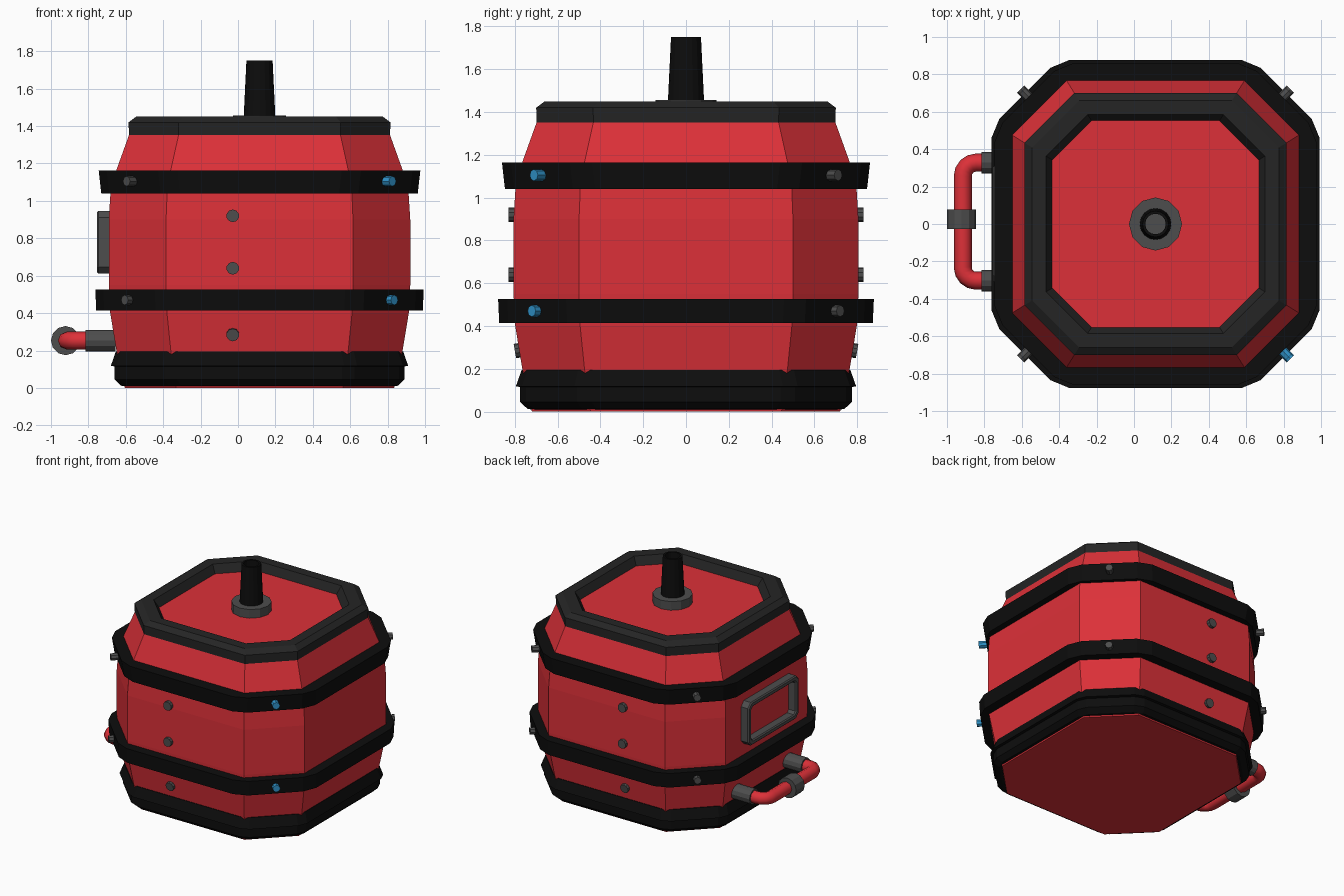
import bpy, bmesh
from math import pi, sin, cos
from mathutils import Vector, Matrix

if "Cube" in bpy.data.objects:
    bpy.data.objects.remove(bpy.data.objects["Cube"])

CX = 0.115  # barrel axis in x


def material(name, r, g, b):
    m = bpy.data.materials.new(name)
    m.diffuse_color = (r, g, b, 1)
    m.use_nodes = True
    m.node_tree.nodes["Principled BSDF"].inputs["Base Color"].default_value = m.diffuse_color
    return m


RED = material("red", 0.72, 0.03, 0.04)
BLACK = material("black", 0.004, 0.004, 0.004)
DARK = material("charcoal", 0.018, 0.018, 0.018)
GREY = material("grey", 0.075, 0.075, 0.075)
BLUE = material("blue", 0.03, 0.3, 0.6)


def link(name, bm, mat, matrix=None):
    bmesh.ops.recalc_face_normals(bm, faces=bm.faces)
    me = bpy.data.meshes.new(name)
    bm.to_mesh(me)
    bm.free()
    me.materials.append(mat)
    ob = bpy.data.objects.new(name, me)
    if matrix:
        ob.matrix_world = matrix
    bpy.context.collection.objects.link(ob)
    return ob


def octagon(hx, hy, cut, bevel=0):
    """Rectangle with cut corners, optionally softening the eight corners."""
    pts = [Vector(p) for p in (
        (hx, -hy + cut), (hx, hy - cut), (hx - cut, hy), (-hx + cut, hy),
        (-hx, hy - cut), (-hx, -hy + cut), (-hx + cut, -hy), (hx - cut, -hy))]
    if not bevel:
        return pts
    out = []
    for i, p in enumerate(pts):
        for q in (pts[i - 1], pts[(i + 1) % 8]):
            out.append(p + (q - p).normalized() * bevel)
    return out


def loft(name, rings, mat, closed=False, matrix=None):
    """Skin a list of (outline, z); closed joins last ring to first."""
    bm = bmesh.new()
    vs = [[bm.verts.new((p[0], p[1], z)) for p in o] for o, z in rings]
    n = len(vs[0])
    for k in range(len(vs) if closed else len(vs) - 1):
        a, b = vs[k], vs[(k + 1) % len(vs)]
        for i in range(n):
            j = (i + 1) % n
            bm.faces.new((a[i], a[j], b[j], b[i]))
    if not closed:
        bm.faces.new(vs[0])
        bm.faces.new(vs[-1])
    return link(name, bm, mat, matrix)


def cylinder(name, centre, axis, r, depth, mat, sides=12):
    bm = bmesh.new()
    bmesh.ops.create_cone(bm, cap_ends=True, segments=sides, radius1=r, radius2=r, depth=depth)
    rot = Vector(axis).to_track_quat('Z', 'Y').to_matrix().to_4x4()
    return link(name, bm, mat, Matrix.Translation(centre) @ rot)


def circle(r, n=16):
    return [(r * cos(2 * pi * i / n), r * sin(2 * pi * i / n)) for i in range(n)]


def eight(h, bevel=0, cut=None):
    return octagon(h, h, 0.38 * h if cut is None else cut, bevel)


AXIS = Matrix.Translation((CX, 0, 0))

# Barrel body
profile = [(0.72, 0), (0.765, 0.2), (0.798, 0.4), (0.806, 0.55), (0.806, 0.9),
           (0.797, 1.04), (0.767, 1.16), (0.695, 1.36), (0.67, 1.39)]
loft("barrel_body", [(eight(h), z) for h, z in profile], RED, matrix=AXIS)

# Top rim and bottom rim
rim = [(0.64, 1.35), (0.698, 1.35), (0.7, 1.42), (0.66, 1.45), (0.585, 1.45), (0.55, 1.385)]
loft("top_rim", [(eight(h, cut=0.38 * h), z) for h, z in rim], DARK, True, AXIS)
base = [(0.7, 0.008), (0.74, 0.012), (0.775, 0.045), (0.775, 0.115), (0.795, 0.118),
        (0.768, 0.195), (0.72, 0.195)]
loft("bottom_rim", [(eight(h, 0.04), z) for h, z in base], BLACK, True, AXIS)

# Two hoops
for name, z0, z1, h0, h1 in (("lower_hoop", 0.415, 0.527, 0.873, 0.878),
                             ("upper_hoop", 1.04, 1.163, 0.846, 0.86)):
    sec = [(0.75, z0), (h0, z0), (h1, z1), (0.73, z1)]
    loft(name, [(eight(h, 0.06, cut=0.36 if h > 0.8 else 0.29), z) for h, z in sec], BLACK, True, AXIS)

# Hoop bolts on the four diagonal faces (front right pair is blue)
for z, d in ((0.47, 0.7), (1.105, 0.69)):
    for sx in (-1, 1):
        for sy in (-1, 1):
            mat = BLUE if (sx, sy) == (1, -1) else GREY
            cylinder("hoop_bolt", (CX + sx * d, sy * d, z), (sx, sy, 0), 0.027, 0.06, mat, 8)

# Body bolts on front and back
for sy in (-1, 1):
    for z, y, tilt in ((0.92, 0.805, 0), (0.64, 0.805, 0), (0.287, 0.775, -0.17)):
        cylinder("body_bolt", (-0.028, sy * y, z), (0, sy, tilt), 0.034, 0.05, GREY, 10)

# Chimney flange and hollow tapered pipe on the lid
loft("chimney_flange", [(circle(0.142, 12), 1.38), (circle(0.142, 12), 1.457)], GREY, matrix=AXIS)
pipe = [(0.085, 1.44), (0.07, 1.75), (0.055, 1.75), (0.058, 1.48)]
loft("chimney", [(circle(r), z) for r, z in pipe], BLACK, matrix=AXIS)
cylinder("chimney_floor", (CX, 0, 1.475), (0, 0, 1), 0.06, 0.02, GREY, 16)

# Window frame on the left side
frame = [(0.0, 0), (0.0, 0.075), (0.008, 0.083), (0.03, 0.083), (0.038, 0.075), (0.038, 0)]
loft("window_frame", [(octagon(0.167 - i, 0.31 - i, 0.035 - 0.4 * i), z) for i, z in frame], GREY, True,
     Matrix.Translation((-0.672, 0, 0.778)) @ Matrix.Rotation(-pi / 2, 4, 'Y'))

# Side pipe: U-shaped tube with rounded elbows
PX, PZ, Y0, Y1, R = -0.915, 0.253, 0.328, -0.303, 0.07
path = [(-0.7, Y0)]
path += [(PX + R - R * sin(a), Y0 - R + R * cos(a)) for a in [pi / 8 * k for k in range(5)]]
path += [(PX + R - R * cos(a), Y1 + R - R * sin(a)) for a in [pi / 8 * k for k in range(5)]]
path += [(-0.7, Y1)]
cu = bpy.data.curves.new("side_pipe", 'CURVE')
cu.dimensions = '3D'
cu.bevel_depth = 0.048
cu.bevel_resolution = 2
sp = cu.splines.new('POLY')
sp.points.add(len(path) - 1)
for p, (x, y) in zip(sp.points, path):
    p.co = (x, y, PZ, 1)
cu.materials.append(RED)
bpy.context.collection.objects.link(bpy.data.objects.new("side_pipe", cu))

# Pipe sockets and middle coupling
for y in (Y0, Y1):
    cylinder("pipe_socket", (-0.735, y, PZ), (1, 0, 0), 0.058, 0.16, GREY)
cylinder("pipe_coupling", (-0.922, 0.025, PZ), (0, 1, 0), 0.078, 0.105, GREY)
